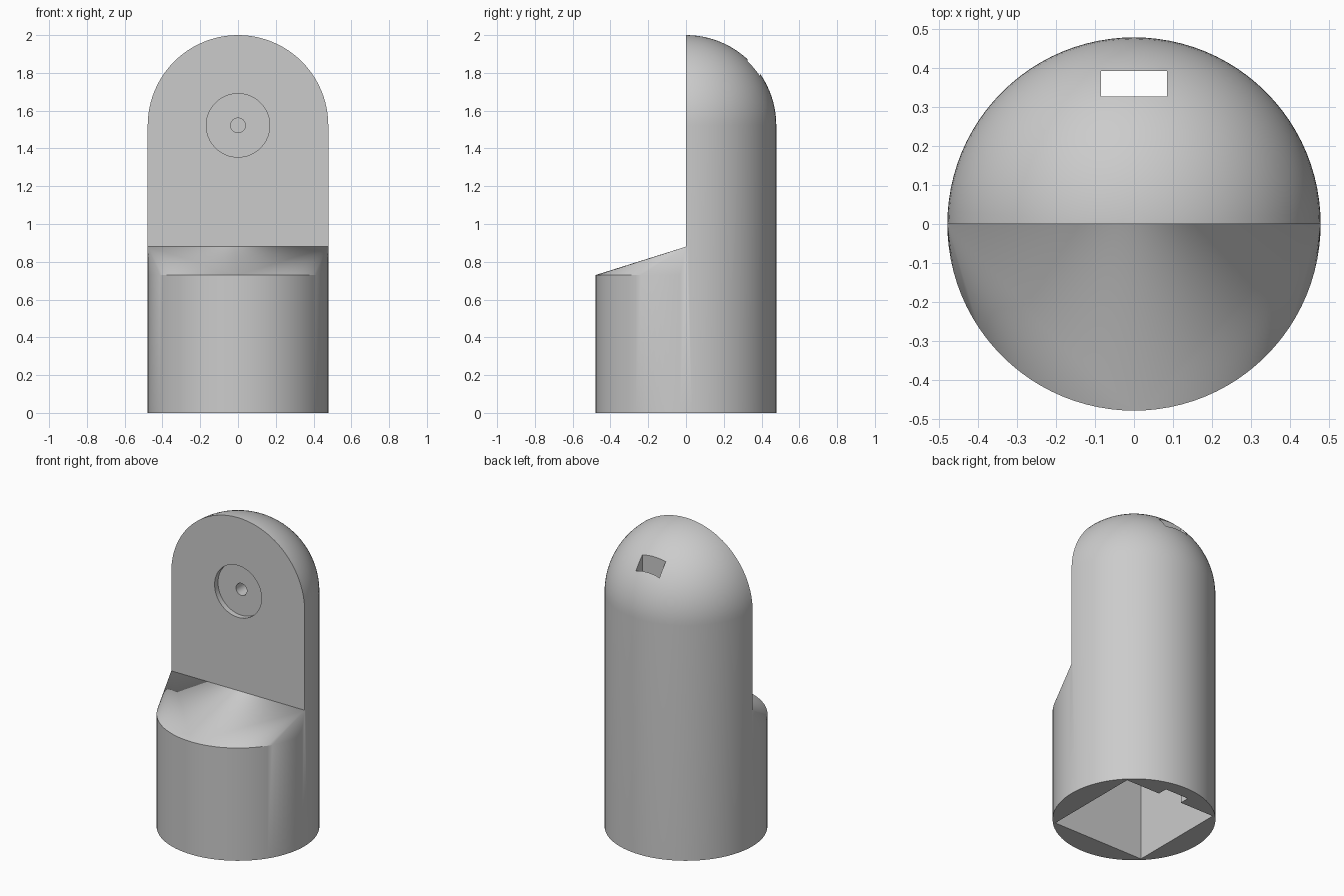
import bpy, bmesh, math
from mathutils import Matrix, Vector

if "Cube" in bpy.data.objects:
    bpy.data.objects.remove(bpy.data.objects["Cube"], do_unlink=True)

R = 0.478            # body radius
DOME_Z = 2 - R       # height of the dome centre
BASE_Z = 0.73        # front rim of the base
RAMP_Z = 0.88        # back of the ramp
SEG = 48             # steps per half turn

grey = bpy.data.materials.new("light_grey")
grey.use_nodes = True
COLOUR = (0.6, 0.6, 0.6, 1)
grey.diffuse_color = COLOUR
grey.node_tree.nodes["Principled BSDF"].inputs["Base Color"].default_value = COLOUR


def finish(name, bm):
    bmesh.ops.recalc_face_normals(bm, faces=bm.faces)
    mesh = bpy.data.meshes.new(name)
    bm.to_mesh(mesh)
    bm.free()
    mesh.materials.append(grey)
    obj = bpy.data.objects.new(name, mesh)
    bpy.context.collection.objects.link(obj)
    return obj


def half_ring(radius, z, side):
    """Half circle of points; side is 1 for the back, -1 for the front."""
    angles = [math.pi * i / SEG for i in range(SEG + 1)]
    return [Vector((radius * math.cos(a), round(side * radius * math.sin(a), 6), z))
            for a in angles]


def hull(name, points):
    bm = bmesh.new()
    for p in points:
        bm.verts.new(p)
    result = bmesh.ops.convex_hull(bm, input=bm.verts)
    loose = [v for v in bm.verts if not v.link_faces]
    bmesh.ops.delete(bm, geom=loose, context='VERTS')
    bmesh.ops.dissolve_limit(bm, angle_limit=0.005, verts=bm.verts, edges=bm.edges)
    return finish(name, bm)


def box(name, low, high):
    low, high = Vector(low), Vector(high)
    bm = bmesh.new()
    bmesh.ops.create_cube(bm, size=1, matrix=Matrix.Translation((low + high) / 2)
                          @ Matrix.Diagonal((high - low).to_4d()))
    return finish(name, bm)


def bore(name, radius, y0, y1, segments):
    """Cylinder along y at the dome centre height."""
    bm = bmesh.new()
    bmesh.ops.create_cone(bm, cap_ends=True, segments=segments, radius1=radius,
                          radius2=radius, depth=y1 - y0,
                          matrix=Matrix.Translation((0, (y0 + y1) / 2, DOME_Z))
                          @ Matrix.Rotation(math.pi / 2, 4, 'X'))
    return finish(name, bm)


def combine(target, other, operation):
    mod = target.modifiers.new(operation, 'BOOLEAN')
    mod.operation = operation
    mod.solver = 'EXACT'
    mod.object = other
    bpy.context.view_layer.objects.active = target
    bpy.ops.object.modifier_apply(modifier=mod.name)
    bpy.data.objects.remove(other, do_unlink=True)


# Back half: half cylinder with a half dome
points = half_ring(R, 0, 1)
LAT = SEG // 2
for i in range(LAT):
    a = math.pi / 2 * i / LAT
    points += half_ring(R * math.cos(a), DOME_Z + R * math.sin(a), 1)
points.append(Vector((0, 0, 2)))
body = hull("domed_body", points)

# Front half: half drum blending up to a straight ramp edge
ramp_edge = [Vector((s * R, 0, RAMP_Z)) for s in (-1, 1)]
front = hull("front_base", half_ring(R, 0, -1) + half_ring(R, BASE_Z, -1) + ramp_edge)
combine(body, front, 'UNION')

# Square cavity, vertical slot, round recess and its centre hole
H = 0.328
cutters = (
    box("cavity_cutter", (-H, -H, -0.1), (H, H, 0.68)),
    box("slot_cutter", (-0.084, 0.326, -0.2), (0.084, 0.392, 2.2)),
    bore("recess_cutter", 0.168, -0.1, 0.035, 64),
    bore("hole_cutter", 0.039, -0.15, 0.36, 32),
)
for cutter in cutters:
    combine(body, cutter, 'DIFFERENCE')

# Smooth shading with sharp edges kept
bpy.ops.object.select_all(action='DESELECT')
body.select_set(True)
bpy.context.view_layer.objects.active = body
bpy.ops.object.shade_smooth_by_angle(angle=math.radians(25))
